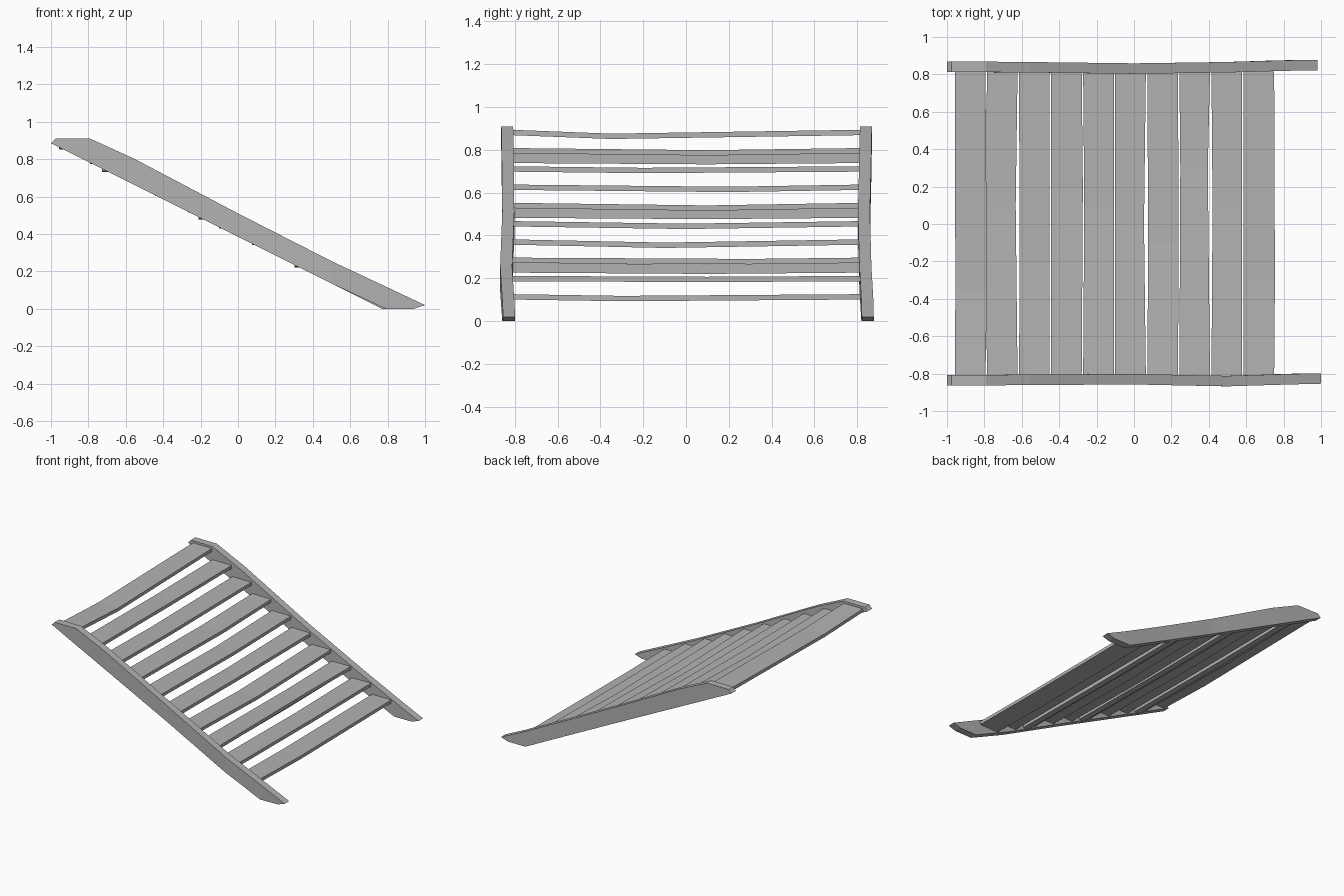
import bpy, bmesh

cube = bpy.data.objects.get("Cube")
if cube:
    bpy.data.objects.remove(cube)

wood = bpy.data.materials.new("weathered grey")
wood.use_nodes = True
grey = (0.45, 0.45, 0.45, 1)
wood.diffuse_color = grey
wood.node_tree.nodes["Principled BSDF"].inputs["Base Color"].default_value = grey


def loft(name, rings):
    """Closed flat-faced solid through a row of four-cornered sections."""
    bm = bmesh.new()
    rows = [[bm.verts.new(p) for p in ring] for ring in rings]
    for a, b in zip(rows, rows[1:]):
        for i in range(4):
            j = (i + 1) % 4
            bm.faces.new((a[i], a[j], b[j], b[i]))
    bm.faces.new(rows[0])
    bm.faces.new(rows[-1])
    bmesh.ops.recalc_face_normals(bm, faces=bm.faces)
    mesh = bpy.data.meshes.new(name)
    bm.to_mesh(mesh)
    bm.free()
    mesh.materials.append(wood)
    bpy.context.collection.objects.link(bpy.data.objects.new(name, mesh))


# Side profile of a stringer: bottom x, z and top x, z from head to foot
profile = [(-1, .885, -.975, .91), (-.85, .81, -.79, .91), (-.6, .685, -.55, .8),
           (0, .385, 0, .51), (.49, .14, .5, .255), (.79, 0, .83, .1), (.94, 0, 1, .02)]


def stringer(name, centres, foot):
    rings = []
    for (xb, zb, xt, zt), y in zip(profile, centres):
        shift = foot if xb > .7 else 0
        lo, hi = y - .028, y + .028
        rings.append([(xb + shift, lo, zb), (xt + shift, lo, zt),
                      (xt + shift, hi, zt), (xb + shift, hi, zb)])
    loft(name, rings)


stringer("back_stringer", [.841, .84, .838, .831, .838, .847, .849], -.02)
stringer("front_stringer", [-.835, -.835, -.833, -.83, -.84, -.83, -.826], 0)


def plank(name, x, z, width, height, bend):
    """Board across the stair, bent slightly at one point along its length."""
    y_bend, dx_back, dx_front, dz = bend
    rings = []
    for y, k in ((-.815, 0), (y_bend, 1), (.815, 0)):
        back, front = x - width / 2 + k * dx_back, x + width / 2 + k * dx_front
        low, top = z - height / 2 + k * dz, z + height / 2 + k * dz
        rings.append([(back, y, low), (front, y, low), (front, y, top), (back, y, top)])
    loft(name, rings)


# Worn treads: bend position, back and front edge drift, sag
bends = [(-.35, .003, .008, -.018), (.1, -.005, -.01, -.01), (-.2, .004, 0, -.007),
         (.2, 0, .006, -.01), (.1, .006, 0, -.012), (.0, 0, -.01, -.012),
         (-.1, .005, .004, -.015), (.3, .005, -.012, -.006), (.1, .006, 0, -.004),
         (-.3, 0, .004, -.008)]
for i, bend in enumerate(bends):
    x, z = -.876 + .1715 * i, .881 - .0853 * i
    plank(f"tread_{i + 1}", x, z, .164, .025, bend)
    # Tie beams below every third tread
    if i % 3 == 1:
        plank(f"tie_beam_{i // 3 + 1}", x, z - .035, .045, .045, (.1, 0, 0, -.006))
